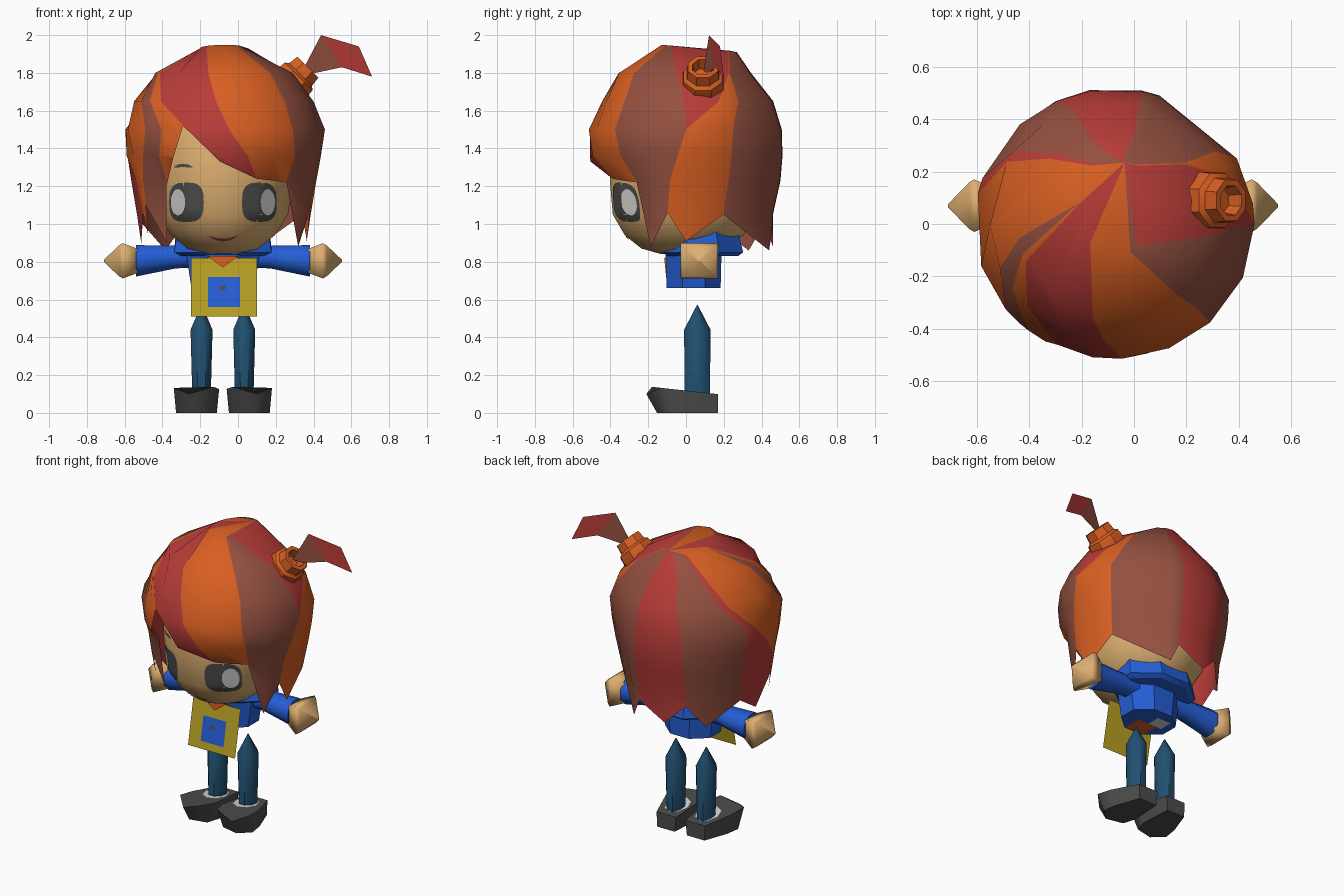
import bpy, math
from mathutils import Vector, Matrix
from mathutils.bvhtree import BVHTree

if "Cube" in bpy.data.objects:
    bpy.data.objects.remove(bpy.data.objects["Cube"])

MID = -0.08  # symmetry plane of the body


def mat(name, hexcol):
    m = bpy.data.materials.new(name)
    c = [int(hexcol[i:i + 2], 16) / 255 for i in (0, 2, 4)]
    m.diffuse_color = [((v + 0.055) / 1.055) ** 2.4 if v > 0.04 else v / 12.92 for v in c] + [1]
    m.use_nodes = True
    m.node_tree.nodes["Principled BSDF"].inputs["Base Color"].default_value = m.diffuse_color
    return m


RED, ORANGE, BROWN = mat("hair red", "B83C38"), mat("hair orange", "D85F22"), mat("hair brown", "945040")
SKIN, BLUE, YELLOW = mat("skin", "DCAE70"), mat("shirt blue", "245ED4"), mat("bib yellow", "B8A024")
TEAL, DARK, WHITE = mat("trouser teal", "205070"), mat("dark grey", "4C4C4C"), mat("off white", "D6D6D2")


def make(name, verts, faces, mats, idx=None, angle=40):
    me = bpy.data.meshes.new(name)
    me.from_pydata([tuple(v) for v in verts], [], faces)
    for m in mats:
        me.materials.append(m)
    if idx:
        me.polygons.foreach_set("material_index", idx)
    ob = bpy.data.objects.new(name, me)
    bpy.context.collection.objects.link(ob)
    bpy.context.view_layer.objects.active = ob
    ob.select_set(True)
    if angle:
        bpy.ops.object.shade_smooth_by_angle(angle=math.radians(angle))
    ob.select_set(False)
    return ob


def loft(name, rings, n, mats, matrix=Matrix(), angle=40):
    """Rings of (cx, cy, z, rx, ry) stacked along local z, capped at both ends."""
    verts, faces = [], []
    for cx, cy, z, rx, ry in rings:
        for i in range(n):
            a = 2 * math.pi * (i + 0.5) / n
            verts.append(matrix @ Vector((cx + rx * math.cos(a), cy + ry * math.sin(a), z)))
    for k in range(len(rings) - 1):
        for i in range(n):
            j = (i + 1) % n
            faces.append((k * n + i, k * n + j, k * n + n + j, k * n + n + i))
    faces += [tuple(range(n))[::-1], tuple(range((len(rings) - 1) * n, len(rings) * n))]
    return make(name, verts, faces, mats, angle=angle)


def interp(x, xs, ys):
    """Piecewise linear, xs descending."""
    for k in range(len(xs) - 1):
        if x >= xs[k + 1]:
            t = min(1, (xs[k] - x) / (xs[k] - xs[k + 1]))
            return ys[k] + t * (ys[k + 1] - ys[k])
    return ys[-1]


# --- head ---
head = loft("head", [(MID, -0.03, 0.84, 0.10, 0.10), (MID, -0.02, 0.87, 0.19, 0.22),
                     (MID, -0.01, 0.94, 0.28, 0.32), (MID, -0.01, 1.05, 0.352, 0.385),
                     (MID, -0.01, 1.22, 0.375, 0.40), (MID, -0.01, 1.42, 0.375, 0.40),
                     (MID, 0, 1.62, 0.30, 0.32), (MID, 0, 1.78, 0.12, 0.12)], 16, [SKIN], angle=60)
tree = BVHTree.FromPolygons([v.co for v in head.data.vertices],
                            [tuple(p.vertices) for p in head.data.polygons])


def on_face(x, z, lift):
    hit = tree.ray_cast(Vector((x, -2, z)), Vector((0, 1, 0)))[0]
    return Vector((x, (hit.y if hit else -0.3) - lift, z))


def decal(name, cx, cz, rx, rz, mat_, lift, power=2.0, bend=0.0, n=20, rows=4):
    """Thin rounded patch wrapped over the face."""
    verts, faces = [on_face(cx, cz, lift)], []
    for r in range(1, rows + 1):
        for i in range(n):
            a = 2 * math.pi * i / n
            c, s = math.cos(a), math.sin(a)
            px = math.copysign(abs(c) ** (2 / power), c) * r / rows
            pz = math.copysign(abs(s) ** (2 / power), s) * r / rows
            verts.append(on_face(cx + px * rx, cz + pz * rz + bend * px * px, lift))
    for i in range(n):
        j = (i + 1) % n
        faces.append((0, 1 + i, 1 + j))
        for r in range(rows - 1):
            b = 1 + r * n
            faces.append((b + i, b + n + i, b + n + j, b + j))
    return make(name, verts, faces, [mat_], angle=60)


for side, label in ((-1, "left"), (1, "right")):
    decal(label + "_eye", MID + side * 0.193, 1.115, 0.092, 0.105, DARK, 0.005, 3.0)
    decal(label + "_eye_glint", MID + side * 0.238, 1.115, 0.038, 0.07, WHITE, 0.009)
    decal(label + "_eyebrow", MID + side * 0.21, 1.31, 0.05, 0.009, DARK, 0.006, bend=-0.01)
decal("mouth", MID, 0.915, 0.075, 0.007, BROWN, 0.006, bend=0.022)

# --- hair: swirling locks; edge angles (from front, towards +x) at four heights,
#     edge hem, tip hem, tip position across the lock, colour ---
LOCKS = [
    ((-93, -68, -21, -21), 1.52, 1.33, 0.5, RED),
    ((-45, -13, 3, 27), 1.24, 1.23, 0.5, ORANGE),
    ((28, 42, 43, 52), 1.22, 0.88, 0.5, BROWN),
    ((40, 84, 90, 78), 1.06, 1.06, 0.5, RED),
    ((140, 132, 90, 78), 1.06, 0.91, 0.3, ORANGE),
    ((142, 133, 119, 115), 1.05, 0.86, 0.85, BROWN),
    ((165, 168, 169, 167), 0.98, 0.88, 0.6, RED),
    ((190, 195, 204, 208), 1.00, 0.86, 0.4, BROWN),
    ((217, 218, 250, 252), 1.00, 0.90, 0.5, RED),
    ((220, 223, 257, 292), 1.06, 0.94, 0.6, ORANGE),
    ((266, 277, 309, 298), 1.10, 0.90, 0.6, BROWN),
    ((266, 287, 322, 314), 1.20, 1.35, 0.5, ORANGE),
]
LEVELS = [1.93, 1.80, 1.50, 1.20]
ROWS = [1.93, 1.80, 1.65, 1.50, 1.36, 1.23, 1.05, 0.85]
RX = [0.13, 0.365, 0.475, 0.535, 0.515, 0.49, 0.46, 0.43]
RY = [0.20, 0.355, 0.455, 0.515, 0.515, 0.50, 0.47, 0.46]
CY = [0.07, -0.01, 0.01, 0.0, 0.005, 0.01, 0.0, 0.01]


def hair_point(angles, z):
    a = math.radians(interp(z, LEVELS, angles))
    pull = 0.87 if math.cos(a) > 0.55 and z < 1.30 else 1.0
    x = -0.075 + pull * interp(z, ROWS, RX) * math.sin(a)
    y = interp(z, ROWS, CY) - pull * interp(z, ROWS, RY) * math.cos(a)
    return Vector((x, y, z - 0.1 * (y - 0.06) if z > 1.92 else z))


verts, faces, idx, seen = [], [], [], {}


def vid(p):
    key = tuple(round(c, 4) for c in p)
    if key not in seen:
        seen[key] = len(verts)
        verts.append(p)
    return seen[key]


pole = vid(Vector((-0.035, 0.235, 1.917)))
for k, (a0, h0, tip, f, m) in enumerate(LOCKS):
    a1, h1 = LOCKS[(k + 1) % len(LOCKS)][:2]
    if k == len(LOCKS) - 1:
        a1 = tuple(a + 360 for a in a1)
    mid = tuple(p + (q - p) * f for p, q in zip(a0, a1))
    cols = [[vid(hair_point(a, max(z, h))) for z in ROWS] for a, h in ((a0, h0), (mid, tip), (a1, h1))]
    for L, R in zip(cols, cols[1:]):
        quads = [(pole, L[0], R[0])] + [(L[r], L[r + 1], R[r + 1], R[r]) for r in range(len(ROWS) - 1)]
        for q in quads:
            face = tuple(dict.fromkeys(q))
            if len(face) > 2:
                faces.append(face)
                idx.append([RED, ORANGE, BROWN].index(m))
make("hair", verts, faces, [RED, ORANGE, BROWN], idx, angle=60)

# --- bun and loose tail ---
tilt = Matrix.Translation((0.30, 0.09, 1.76)) @ Matrix.Rotation(math.radians(45), 4, 'Y')
loft("hair_bun", [(0, 0, z, r, r) for z, r in ((-0.08, 0.10), (-0.02, 0.118), (0.03, 0.112), (0.045, 0.092),
                                               (0.10, 0.085), (0.10, 0.06), (0.04, 0.05))],
     8, [ORANGE], tilt, angle=35)
tail = [(0.34, 1.81), (0.44, 2.0), (0.64, 1.94), (0.71, 1.78), (0.55, 1.83), (0.41, 1.80)]
make("hair_tail", [(x, 0.09 + 0.29 * (x - 0.33), z) for x, z in tail],
     [(0, 1, 4, 5), (1, 2, 3, 4)], [BROWN, RED], [0, 1], angle=0)

# --- torso, undershirt, collar and bib ---
loft("torso", [(MID, 0.04, 0.66, 0.18, 0.155), (MID, 0.04, 0.84, 0.21, 0.16)], 8, [BLUE], angle=30)
loft("undershirt", [(MID, -0.085, 0.664, 0.10, 0.02), (MID, -0.085, 0.82, 0.12, 0.043)], 4, [ORANGE], angle=0)
collar = loft("collar", [(MID, 0.09, 0.83, 0.25, 0.20), (MID, 0.09, 0.85, 0.28, 0.23),
                         (MID, 0.08, 0.93, 0.265, 0.19)], 8, [BLUE], angle=30)
for v in collar.data.vertices:  # collar rises at the back
    if v.co.z > 0.9:
        v.co.z += max(0, v.co.y) * 0.45
make("neckline", [(MID - 0.08, -0.132, 0.83), (MID + 0.08, -0.132, 0.83), (MID, -0.134, 0.77)],
     [(0, 2, 1)], [ORANGE], angle=0)


def plate(name, x0, x1, z0, z1, lift, m):
    """Panel on the leaning bib plane."""
    y0, y1 = (-0.115 - 0.19 * (0.82 - z) - lift for z in (z0, z1))
    make(name, [(x0, y0, z0), (x1, y0, z0), (x1, y1, z1), (x0, y1, z1)], [(0, 1, 2, 3)], [m], angle=0)


plate("bib", -0.25, 0.10, 0.51, 0.82, 0, YELLOW)
plate("bib_pocket", -0.16, 0.01, 0.56, 0.72, 0.004, BLUE)
plate("pocket_button", -0.095, -0.065, 0.65, 0.675, 0.008, DARK)
# lining seen from under the shirt
for name, x0, x1, y0, y1, m in (("lining_front", -0.15, -0.01, -0.09, 0.03, ORANGE),
                                ("lining_back", -0.19, -0.09, 0.03, 0.12, WHITE)):
    make(name, [(x0, y0, 0.656), (x0, y1, 0.656), (x1, y1, 0.656), (x1, y0, 0.656)],
         [(0, 1, 2, 3)], [m], angle=0)

# --- limbs, mirrored about the body's middle ---
SHOE = [(-0.045, 0.17), (0.10, 0.17), (0.165, -0.02), (0.18, -0.13), (0.10, -0.21), (-0.03, -0.18), (-0.06, -0.08)]


def shoe_top(y):
    return 0.10 if y < -0.2 else 0.118 - 0.11 * y


for s, label in ((-1, "left"), (1, "right")):
    # local z runs outwards along the arm, local x is vertical
    out = Matrix.Translation((MID, 0.07, 0.805)) @ Matrix.Rotation(s * math.pi / 2, 4, 'Y')
    up = -s * 0.02
    loft(label + "_sleeve", [(up, 0, 0.14, 0.06, 0.07), (up, 0, 0.25, 0.065, 0.075), (0, 0, 0.46, 0.09, 0.09)],
         8, [BLUE], out, angle=60)
    loft(label + "_hand", [(0, 0, 0.45, 0.09, 0.09), (0, 0, 0.53, 0.132, 0.142), (0, 0, 0.55, 0.115, 0.125),
                           (0, 0, 0.63, 0.008, 0.008)], 4, [SKIN], out, angle=100)
    lx = MID + s * 0.113
    loft(label + "_leg", [(lx, 0.06, 0.09, 0.053, 0.072), (lx, 0.06, 0.44, 0.063, 0.076),
                          (lx, 0.06, 0.57, 0.003, 0.003)], 8, [TEAL], angle=50)
    # sock opening lying on the shoe
    ring = [(lx + 0.072 * math.cos(t * math.pi / 4), 0.04 + 0.095 * math.sin(t * math.pi / 4)) for t in range(8)]
    make(label + "_sock", [(x, y, shoe_top(y) + 0.002) for x, y in ring], [tuple(range(8))], [WHITE], angle=0)
    # shoe: wedge with the highest point over the instep
    pts = [(MID + s * (x - MID), y) for x, y in SHOE]
    n = len(pts)
    low = [(MID + s * 0.14 + (x - MID - s * 0.14) * 0.9, y * 0.85 + 0.025, 0) for x, y in pts]
    top = [(x, y, shoe_top(y)) for x, y in pts]
    fs = [(i, (i + 1) % n, n + (i + 1) % n, n + i) for i in range(n)]
    fs += [tuple(range(n))[::-1], tuple(range(n, 2 * n))]
    if s > 0:
        fs = [f[::-1] for f in fs]
    make(label + "_shoe", low + top, fs, [DARK], angle=60)
